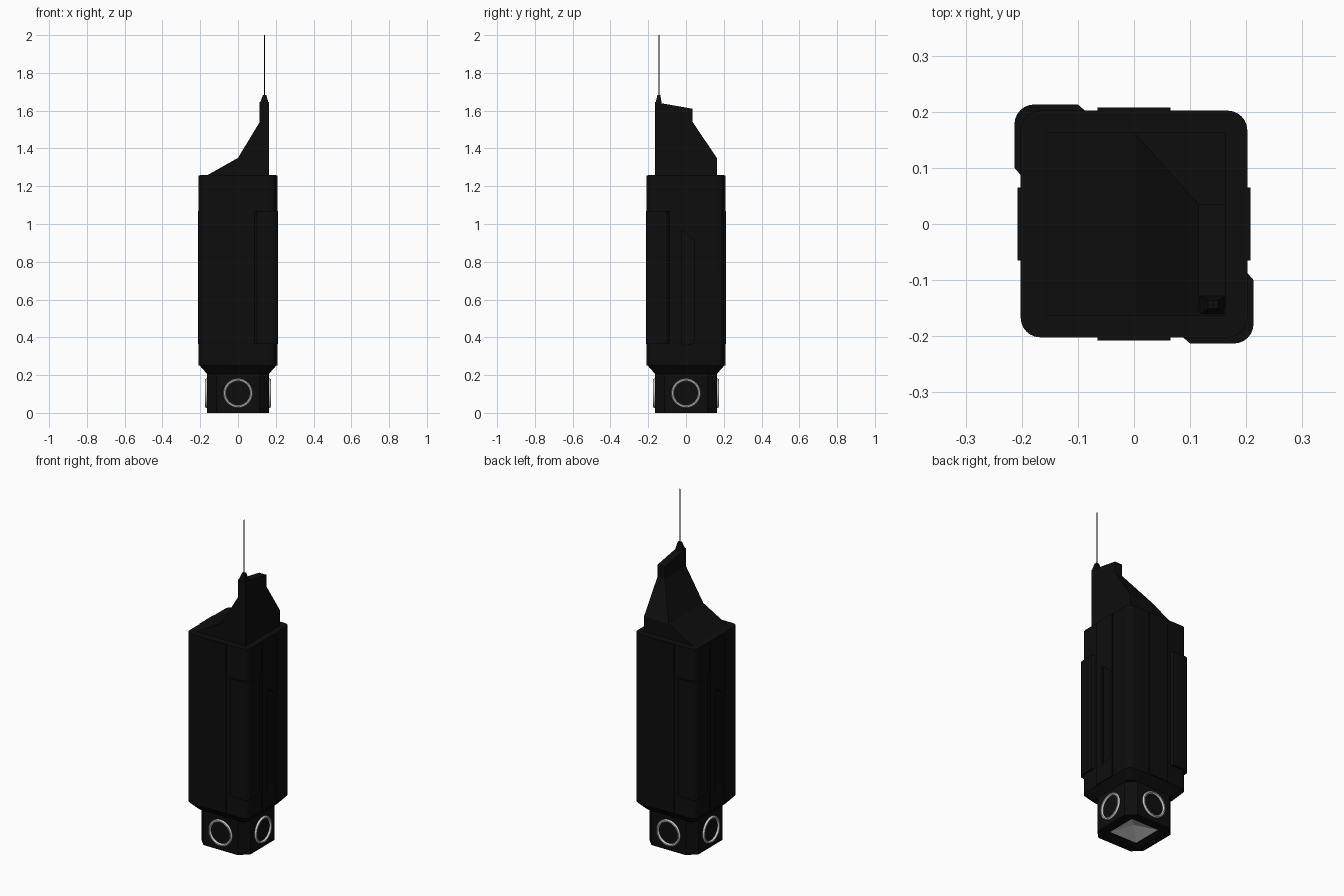
import bpy, bmesh, math
from mathutils import Matrix

if "Cube" in bpy.data.objects:
    bpy.data.objects.remove(bpy.data.objects["Cube"])

black = bpy.data.materials.new("black_casing")
black.diffuse_color = (0.004, 0.004, 0.004, 1)
black.use_nodes = True
black.node_tree.nodes["Principled BSDF"].inputs["Base Color"].default_value = black.diffuse_color


def mesh(name, verts, faces, mat=black):
    me = bpy.data.meshes.new(name)
    bm = bmesh.new()
    vs = [bm.verts.new(v) for v in verts]
    for f in faces:
        bm.faces.new([vs[i] for i in f])
    bmesh.ops.recalc_face_normals(bm, faces=bm.faces)
    bm.to_mesh(me)
    bm.free()
    ob = bpy.data.objects.new(name, me)
    bpy.context.collection.objects.link(ob)
    if mat:
        me.materials.append(mat)
    return ob


def loft(name, rings, mat=black):
    """Join matching closed rings and cap both ends."""
    n = len(rings[0])
    verts = [p for r in rings for p in r]
    faces = [list(range(n)), [(len(rings) - 1) * n + i for i in range(n)]]
    for k in range(len(rings) - 1):
        for i in range(n):
            j = (i + 1) % n
            faces.append([k*n + i, k*n + j, (k+1)*n + j, (k+1)*n + i])
    return mesh(name, verts, faces, mat)


def square(h, r, z, seg=6):
    """Square outline with rounded (or chamfered, seg=1) corners."""
    out = []
    for q, (sx, sy) in enumerate([(1, 1), (-1, 1), (-1, -1), (1, -1)]):
        for i in range(seg + 1):
            a = math.pi / 2 * (q + i / seg)
            out.append((sx*(h-r) + r*math.cos(a), sy*(h-r) + r*math.sin(a), z))
    return out


def smooth(ob):
    bpy.ops.object.select_all(action='DESELECT')
    bpy.context.view_layer.objects.active = ob
    ob.select_set(True)
    bpy.ops.object.shade_smooth_by_angle(angle=math.radians(30))


def cut(ob, cutter):
    m = ob.modifiers.new("cut", 'BOOLEAN')
    m.operation, m.object, m.solver = 'DIFFERENCE', cutter, 'EXACT'
    cutter.hide_render = True
    cutter.hide_set(True)


# Base block with a shallow pyramidal recess underneath
base = loft("base_block", [square(.163, .05, 0, 1), square(.163, .05, .21, 1)])


def pyramid(name, h, top, z, mat):
    return mesh(name, [(h, h, z), (-h, h, z), (-h, -h, z), (h, -h, z), (0, 0, top)],
                [(0, 1, 4), (1, 2, 4), (2, 3, 4), (3, 0, 4), (0, 1, 2, 3)], mat)


cut(base, pyramid("recess_cutter", .13, .055, -.005, None))
s = .118
mesh("bottom_reflector", [(s, s, .002), (-s, s, .002), (-s, -s, .002), (s, -s, .002), (0, 0, .05)],
     [(0, 1, 4), (1, 2, 4), (2, 3, 4), (3, 0, 4)], None)

# Main body with tapered foot
body = loft("main_body", [square(.163, .03, .205), square(.202, .035, .25),
                          square(.202, .035, 1.26)])
smooth(body)

# Repeated side details, one set per face
for k in range(4):
    rot = Matrix.Rotation(k * math.pi / 2, 4, 'Z')
    # full-height centre strip
    strip = loft("side_strip", [[(.17, -.065, z), (.208, -.065, z), (.208, .065, z), (.17, .065, z)]
                                for z in (.252, 1.258)])
    strip.matrix_world = rot
    # slanted slot in the left and right strips
    if k % 2 == 0:
        prof = [(-.02, .355), (.045, .37), (.045, .915), (-.02, .965)]
        slot = loft("slot_cutter", [[(x, y, z) for y, z in prof] for x in (.198, .23)], None)
        slot.matrix_world = rot
        cut(strip, slot)
        # the body is cut a little at the same place
        cut(body, slot)
    # ring around the round port
    prof = [(.063, .155), (.063, .168), (.067, .174), (.074, .174), (.078, .168), (.078, .155)]
    n, m = 40, len(prof)
    verts = [(x, r * math.cos(2*math.pi*i/n), .104 + r * math.sin(2*math.pi*i/n))
             for i in range(n) for r, x in prof]
    faces = [(i*m + j, i*m + (j+1) % m, (i+1) % n*m + (j+1) % m, (i+1) % n*m + j)
             for i in range(n) for j in range(m)]
    ring = mesh("port_ring", verts, faces, None)
    ring.matrix_world = rot
    smooth(ring)

# Raised wraps on two opposite corners
for k in range(2):
    arc = [(.178 + .035*math.cos(a), -.178 + .035*math.sin(a))
           for a in [math.radians(-90 + 15*i) for i in range(7)]]
    pts = [(.085, -.2), (.1, -.213)] + arc + [(.213, -.1), (.2, -.085), (.15, -.15)]
    wrap = loft("corner_wrap", [[(x, y, z) for x, y in pts] for z in (.365, 1.07)])
    wrap.matrix_world = Matrix.Rotation(k * math.pi, 4, 'Z')
    smooth(wrap)

# Faceted crown
b = .163
mesh("crown", [(-b, -b, 1.258), (b, -b, 1.258), (b, b, 1.258), (-b, b, 1.258),
               (0, -b, 1.35), (0, b, 1.35), (b, b, 1.35),
               (.115, -b, 1.54), (.115, .035, 1.54), (b, .035, 1.54),
               (.115, .035, 1.61), (b, .035, 1.61), (.115, -b, 1.645), (b, -b, 1.645)],
     [(0, 1, 2, 3), (0, 1, 13, 12, 7, 4), (0, 4, 5, 3), (3, 5, 6, 2),
      (4, 7, 8, 5), (5, 8, 9, 6), (7, 12, 10, 8), (8, 10, 11, 9),
      (12, 13, 11, 10), (1, 2, 6, 9, 11, 13)])

# Antenna socket and antenna
loft("antenna_socket", [[(.115, -b, 1.635), (b, -b, 1.635), (b, -.128, 1.635), (.115, -.128, 1.635)],
                        [(.132, -.151, 1.684), (.15, -.151, 1.684), (.15, -.136, 1.684), (.132, -.136, 1.684)]])
loft("antenna", [[(.141 + .0025*math.cos(i*math.pi/4), -.143 + .0025*math.sin(i*math.pi/4), z)
                  for i in range(8)] for z in (1.68, 2.0)])
